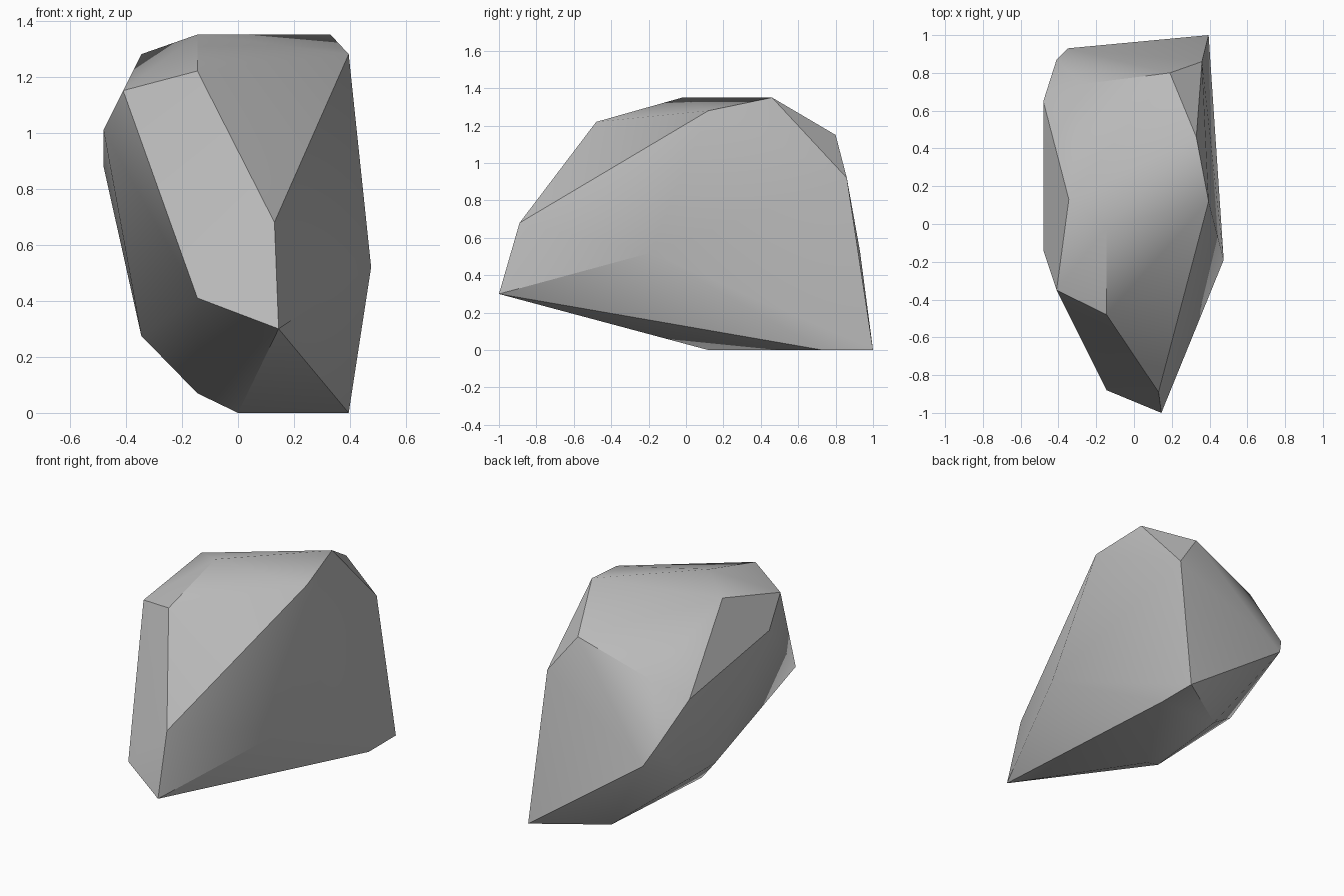
import bpy
import bmesh
import math
from mathutils import Vector

# Remove only the default cube
default_cube = bpy.data.objects.get("Cube")
if default_cube:
    bpy.data.objects.remove(default_cube, do_unlink=True)


def make_material(name, colour):
    material = bpy.data.materials.new(name)
    material.use_nodes = True
    material.diffuse_color = colour
    shader = next(n for n in material.node_tree.nodes if n.type == "BSDF_PRINCIPLED")
    shader.inputs["Base Color"].default_value = colour
    return material


def make_hull(name, corners, material, smooth_angle):
    """Wrap a convex skin around the corner points and soften shallow edges."""
    mesh = bpy.data.meshes.new(name)
    bm = bmesh.new()
    for corner in corners:
        bm.verts.new(Vector(corner))
    hull = bmesh.ops.convex_hull(bm, input=bm.verts[:])
    unused = {v for v in hull["geom_interior"] + hull["geom_unused"]
              if isinstance(v, bmesh.types.BMVert)}
    bmesh.ops.delete(bm, geom=list(unused), context="VERTS")
    bmesh.ops.recalc_face_normals(bm, faces=bm.faces[:])
    bm.to_mesh(mesh)
    bm.free()
    mesh.materials.append(material)
    boulder = bpy.data.objects.new(name, mesh)
    bpy.context.collection.objects.link(boulder)
    bpy.ops.object.select_all(action="DESELECT")
    boulder.select_set(True)
    bpy.context.view_layer.objects.active = boulder
    bpy.ops.object.shade_smooth_by_angle(angle=smooth_angle)
    return boulder


# Corners where the chipped planes of the rock meet
base = [(0, .12, 0), (0, .74, 0), (.395, .73, 0), (.395, 1, 0)]
underside = [(-.145, .05, .07), (-.345, .2, .275), (-.345, .48, .275)]
front_point = [(.145, -1, .3), (-.145, -.88, .41), (.13, -.89, .68)]
flanks = [(.475, -.19, .52), (-.48, -.14, 1.01), (-.48, .65, .88)]
rear = [(-.35, .93, .53), (-.41, .87, .65), (.36, .86, .92),
        (-.28, .74, .98), (.19, .8, 1.15)]
crown = [(-.41, -.35, 1.15), (-.145, -.48, 1.22), (-.145, -.02, 1.35),
         (-.345, .13, 1.28), (.395, .12, 1.28), (.33, .46, 1.35)]

stone_grey = make_material("stone grey", (.5, .5, .5, 1))
make_hull("rock", base + underside + front_point + flanks + rear + crown,
          stone_grey, math.radians(30))
